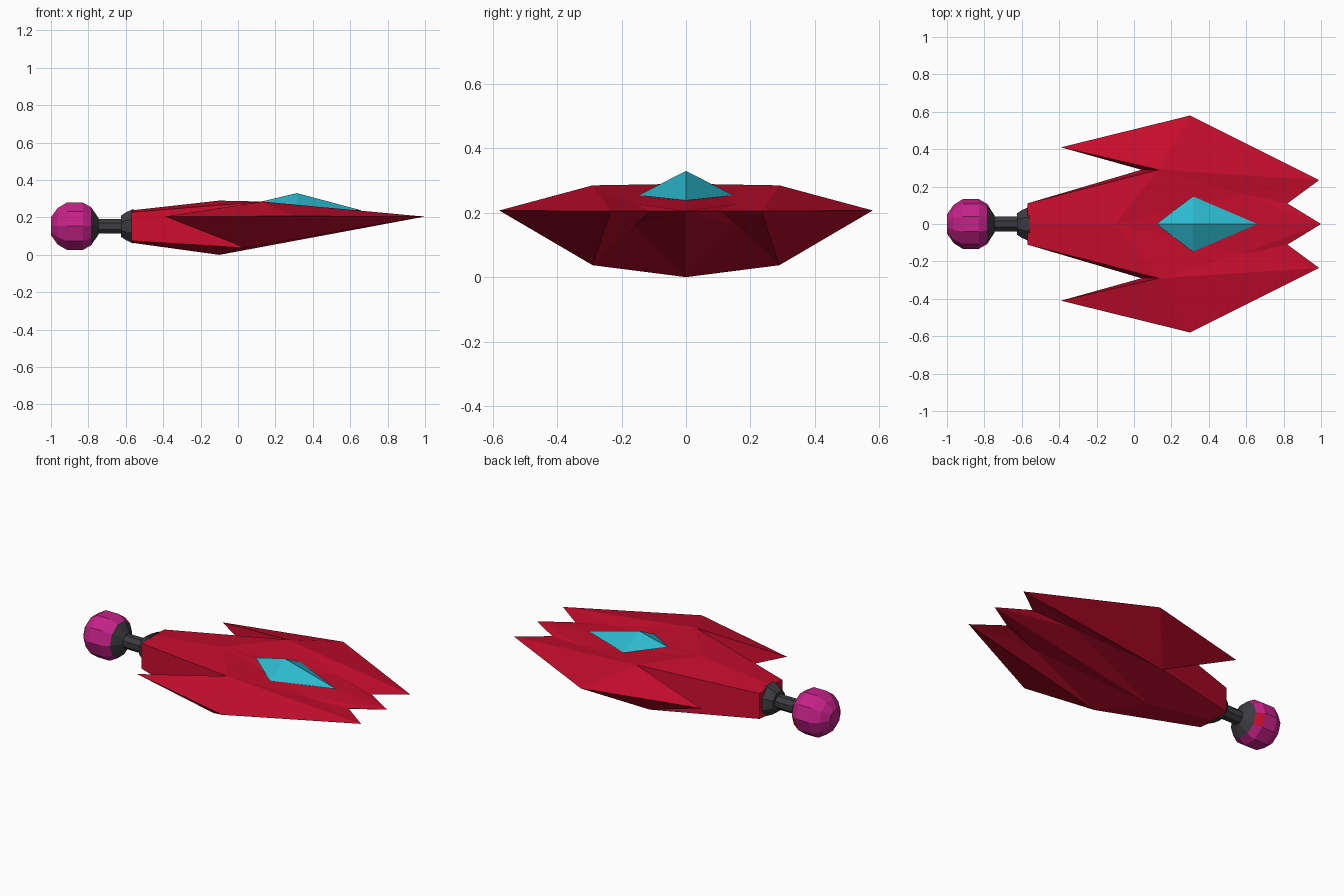
import bpy, bmesh, math

if "Cube" in bpy.data.objects:
    bpy.data.objects.remove(bpy.data.objects["Cube"], do_unlink=True)


def material(name, rgb):
    m = bpy.data.materials.new(name)
    m.use_nodes = True
    m.diffuse_color = (*rgb, 1)
    node = next(n for n in m.node_tree.nodes if n.type == "BSDF_PRINCIPLED")
    node.inputs["Base Color"].default_value = (*rgb, 1)
    return m


red = material("crimson", (0.57, 0.004, 0.026))
magenta = material("magenta", (0.56, 0.016, 0.25))
cyan = material("cyan", (0.026, 0.49, 0.62))
gray = material("dark_gray", (0.045, 0.045, 0.052))


def build(name, bm, mats, mirror=False):
    bmesh.ops.recalc_face_normals(bm, faces=bm.faces[:])
    mesh = bpy.data.meshes.new(name)
    bm.to_mesh(mesh)
    bm.free()
    for m in mats:
        mesh.materials.append(m)
    obj = bpy.data.objects.new(name, mesh)
    bpy.context.collection.objects.link(obj)
    if mirror:
        mod = obj.modifiers.new("mirror", "MIRROR")
        mod.use_axis = (False, True, False)
    return obj


def faceted(name, points, faces, mat):
    """Half of a faceted shell from named corners, mirrored across y."""
    bm = bmesh.new()
    verts = {key: bm.verts.new(co) for key, co in points.items()}
    for face in faces.split():
        bm.faces.new([verts[key] for key in face])
    return build(name, bm, [mat], mirror=True)


def lathe(name, profile, sides, mats, z, rule=None):
    """Turn (x, radius) pairs about the x axis and cap both ends."""
    bm = bmesh.new()
    rings = []
    for x, r in profile:
        angles = [math.tau * (i + 0.5) / sides for i in range(sides)]
        rings.append([bm.verts.new((x, r * math.sin(a), z + r * math.cos(a)))
                      for a in angles])
    for a, b in zip(rings, rings[1:]):
        for i in range(sides):
            j = (i + 1) % sides
            bm.faces.new((a[i], a[j], b[j], b[i]))
    bm.faces.new(rings[0])
    bm.faces.new(rings[-1])
    if rule:
        for f in bm.faces:
            f.material_index = rule(f.calc_center_median())
    return build(name, bm, mats)


# Hull and swept wings: rear section (r/s/t/u), crest C, keel D, nose N,
# wing root A/B, tail tip T, outer tip O, front tip F, notch I, valleys V/W
hull = {
    "r": (-0.57, 0, 0.238), "s": (-0.57, 0.11, 0.228),
    "t": (-0.57, 0.11, 0.075), "u": (-0.57, 0, 0.065),
    "C": (-0.1, 0, 0.29), "D": (-0.1, 0, 0.0), "N": (1, 0, 0.205),
    "A": (0.13, 0.29, 0.285), "B": (0.04, 0.29, 0.037),
    "T": (-0.39, 0.41, 0.205), "O": (0.3, 0.58, 0.207),
    "F": (0.99, 0.235, 0.205), "I": (0.82, 0.11, 0.205),
    "V": (0.58, 0.16, 0.228), "W": (0.58, 0.16, 0.16),
}
faceted("hull_and_wings", hull,
        "rstu rsAC stBA tuDB ATB ATO AOF AFV FIV VIN AVC CVN "
        "BTO BOF BFW FIW WIN BWD DWN", red)

# Canopy
canopy = {
    "b": (0.12, 0, 0.284), "p": (0.315, 0, 0.33), "f": (0.66, 0, 0.238),
    "s": (0.315, 0.148, 0.254), "k": (0.315, 0, 0.235),
}
faceted("canopy", canopy, "bsp psf bks ksf", cyan)

# Tail collar and rod
lathe("tail_collar", [(-0.625, 0.062), (-0.6, 0.08), (-0.56, 0.1)], 8, [gray], 0.153)
lathe("tail_rod", [(-0.78, 0.043), (-0.6, 0.043)], 8, [gray], 0.153)


# Tail ball: dark where it meets the rod, with one red facet
def ball_rule(c):
    if c.x > -0.79:
        return 1
    if c.x > -0.82 and c.y > 0.08 and -0.1 < c.z - 0.153 < -0.03:
        return 2
    return 0


lathe("tail_ball",
      [(-1, 0.05), (-0.965, 0.102), (-0.915, 0.133), (-0.83, 0.133),
       (-0.785, 0.107), (-0.745, 0.045)],
      10, [magenta, gray, red], 0.153, ball_rule)
